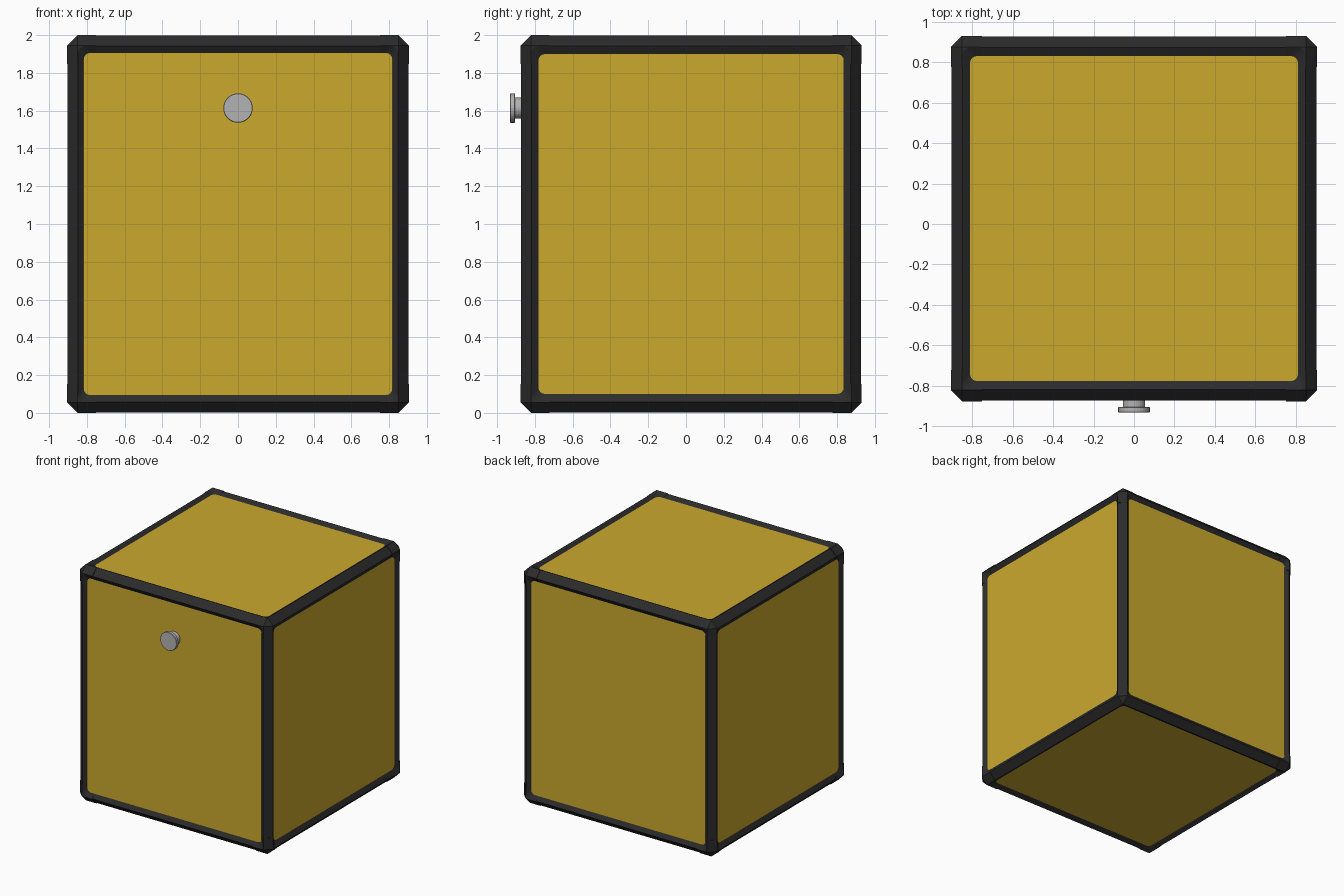
import bpy
import bmesh
import math
from mathutils import Vector

if "Cube" in bpy.data.objects:
    bpy.data.objects.remove(bpy.data.objects["Cube"], do_unlink=True)

CENTRE = Vector((0, 0.027, 1))
HALF = (0.905, 0.903, 1.0)      # half size of the box
LEG = 0.154                     # corner bracket length
CHAMFER = 0.055
DEPTH = 0.025                   # panel recess
# frame width on each face: MARGIN[face normal axis][axis across the bar]
MARGIN = {0: {1: 0.095, 2: 0.1}, 1: {0: 0.088, 2: 0.094}, 2: {0: 0.094, 1: 0.1}}
AXES = "xyz"


def material(name, rgb, rough):
    m = bpy.data.materials.new(name)
    m.use_nodes = True
    m.diffuse_color = (*rgb, 1)
    bsdf = m.node_tree.nodes["Principled BSDF"]
    bsdf.inputs["Base Color"].default_value = (*rgb, 1)
    bsdf.inputs["Roughness"].default_value = rough
    return m


YELLOW = material("yellow panel", (0.6, 0.395, 0.027), 0.6)
BLACK = material("black frame", (0.024, 0.024, 0.024), 0.6)
GREY = material("grey metal", (0.45, 0.45, 0.45), 0.5)


def make_object(name, bm, mat, mirror=""):
    bmesh.ops.recalc_face_normals(bm, faces=bm.faces)
    mesh = bpy.data.meshes.new(name)
    bm.to_mesh(mesh)
    bm.free()
    mesh.materials.append(mat)
    ob = bpy.data.objects.new(name, mesh)
    ob.location = CENTRE
    bpy.context.collection.objects.link(ob)
    if mirror:
        mod = ob.modifiers.new("mirror", "MIRROR")
        mod.use_axis = [ax in mirror for ax in AXES]
        mod.use_mirror_merge = False
    return ob


def loft(bm, low, high):
    """Closed prism between two matching loops of points."""
    a = [bm.verts.new(p) for p in low]
    b = [bm.verts.new(p) for p in high]
    bm.faces.new(a)
    bm.faces.new(b)
    for i in range(len(a)):
        j = (i + 1) % len(a)
        bm.faces.new((a[i], a[j], b[j], b[i]))


def point(**kw):
    return Vector((kw["x"], kw["y"], kw["z"]))


def at(a, va, b, vb, c, vc):
    return point(**{AXES[a]: va, AXES[b]: vb, AXES[c]: vc})


# Recessed panels, one plate per axis mirrored to the far side
for a, name in enumerate(("side_panels", "front_back_panels", "top_bottom_panels")):
    b, c = [i for i in range(3) if i != a]
    hb = HALF[b] - MARGIN[a][b] + 0.015
    hc = HALF[c] - MARGIN[a][c] + 0.015
    corners = ((-1, -1), (1, -1), (1, 1), (-1, 1))
    top = HALF[a] - DEPTH
    bm = bmesh.new()
    loft(bm, [at(a, top - 0.01, b, s * hb, c, t * hc) for s, t in corners],
         [at(a, top, b, s * hb, c, t * hc) for s, t in corners])
    make_object(name, bm, YELLOW, AXES[a])

# Edge bars with a chamfered outside and sloped inner sides
for a, name in enumerate(("width_bars", "depth_bars", "upright_bars")):
    b, c = [i for i in range(3) if i != a]
    gap = 0.003
    mb, mc = MARGIN[c][b], MARGIN[b][c]
    profile = [(gap, CHAMFER + gap), (CHAMFER + gap, gap), (mb, DEPTH),
               (mb, mc), (DEPTH, mc)]
    end = HALF[a] - LEG
    bm = bmesh.new()
    loft(bm, *[[at(a, e, b, HALF[b] - u, c, HALF[c] - v) for u, v in profile]
               for e in (-end, end)])
    make_object(name, bm, BLACK, AXES[b] + AXES[c])

# Corner brackets: chamfered block, cut by rounded tapered pockets
bm = bmesh.new()
bmesh.ops.create_cube(bm, size=LEG)
for v in bm.verts:
    v.co += Vector(HALF) - Vector((LEG / 2,) * 3)
tip = max(bm.verts, key=lambda v: sum(v.co))
bmesh.ops.bevel(bm, geom=list(tip.link_edges), offset=CHAMFER,
                offset_type="OFFSET", segments=1, affect="EDGES")
brackets = make_object("corner_brackets", bm, BLACK)


def rounded_loop(a, level, hb, hc, r):
    b, c = [i for i in range(3) if i != a]
    pts = []
    for q, (s, t) in enumerate(((1, 1), (-1, 1), (-1, -1), (1, -1))):
        for k in range(5):
            ang = math.pi / 2 * (q + k / 4)
            pts.append(at(a, level, b, s * (hb - r) + r * math.cos(ang),
                          c, t * (hc - r) + r * math.sin(ang)))
    return pts


bm = bmesh.new()
for a in range(3):
    b, c = [i for i in range(3) if i != a]
    loops = []
    for d in (DEPTH + 0.005, -0.008):
        grow = [(MARGIN[a][i] - CHAMFER - 0.003) * (1 - d / DEPTH) for i in (b, c)]
        loops.append(rounded_loop(a, HALF[a] - d,
                                  HALF[b] - MARGIN[a][b] + grow[0],
                                  HALF[c] - MARGIN[a][c] + grow[1], 0.035))
    loft(bm, *loops)
cutter = make_object("pocket_cutter", bm, BLACK)
cutter.hide_render = True
cut = brackets.modifiers.new("pockets", "BOOLEAN")
cut.operation = "DIFFERENCE"
cut.solver = "EXACT"
cut.object = cutter
bpy.context.view_layer.objects.active = brackets
bpy.ops.object.modifier_apply(modifier=cut.name)
bpy.data.objects.remove(cutter, do_unlink=True)
flip = brackets.modifiers.new("mirror", "MIRROR")
flip.use_axis = (True, True, True)
flip.use_mirror_merge = False


# Front knob: neck and wide disc
def knob_part(name, radius, y0, y1, bevel=0):
    bm = bmesh.new()
    ring = [(radius * math.cos(math.tau * i / 32), radius * math.sin(math.tau * i / 32))
            for i in range(32)]
    loft(bm, [(x, y0, z) for x, z in ring], [(x, y1, z) for x, z in ring])
    if bevel:
        rims = [e for e in bm.edges if abs(e.verts[0].co.y - e.verts[1].co.y) < 1e-5]
        bmesh.ops.bevel(bm, geom=rims, offset=bevel, segments=1, affect="EDGES")
    ob = make_object(name, bm, GREY)
    ob.location = (0, 0, 1.614)
    return ob


knob_part("knob_neck", 0.055, -0.91, -0.845)
knob_part("knob_disc", 0.078, -0.932, -0.905, 0.003)
